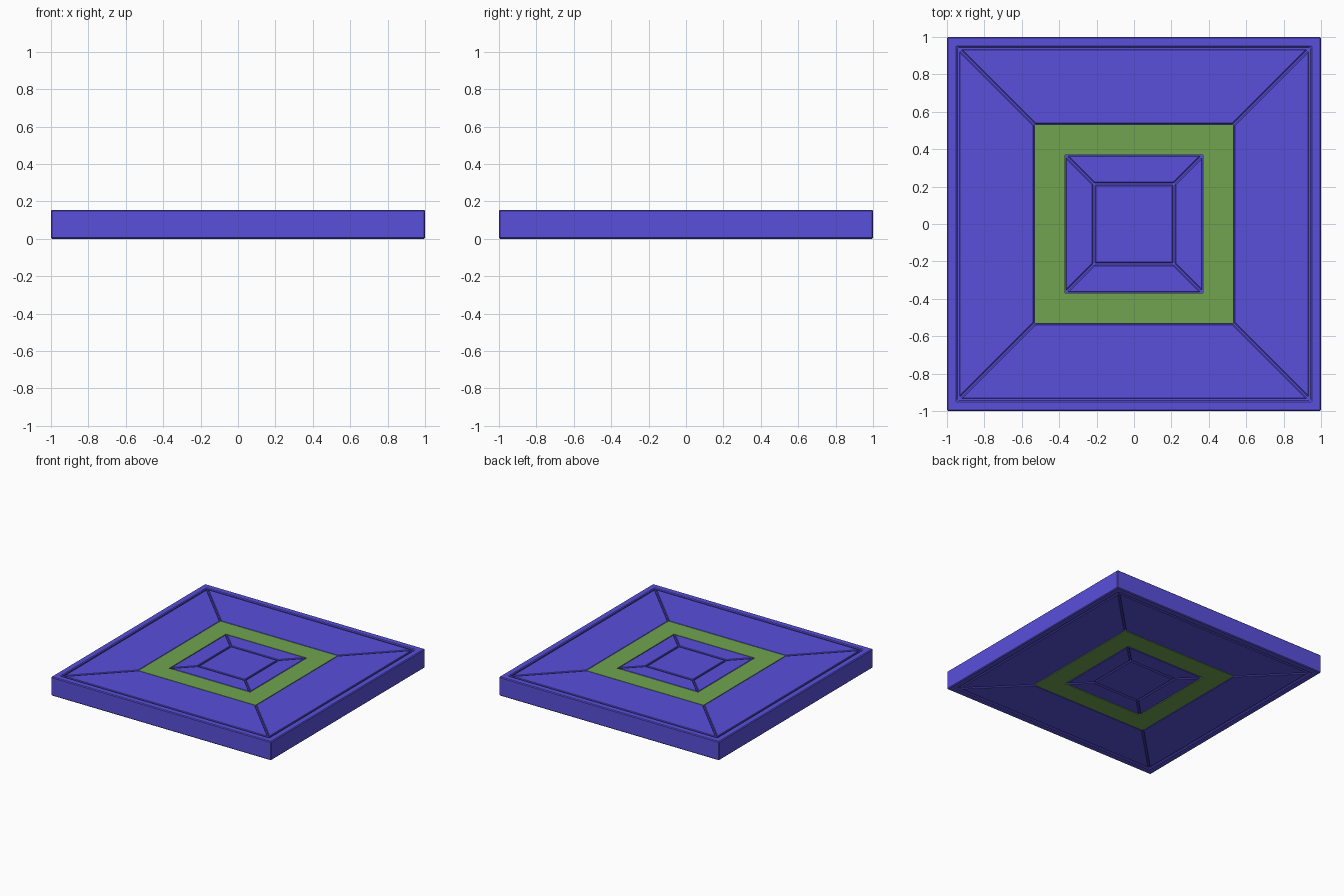
import bpy, bmesh, math
from mathutils import Matrix

if "Cube" in bpy.data.objects:
    bpy.data.objects.remove(bpy.data.objects["Cube"])

H = 0.155          # overall thickness
GAP = 0.008        # half width of the mitre grooves

def material(name, rgb):
    m = bpy.data.materials.new(name)
    m.diffuse_color = (*rgb, 1)
    m.use_nodes = True
    m.node_tree.nodes["Principled BSDF"].inputs["Base Color"].default_value = m.diffuse_color
    return m

blue = material("blue", (0.10, 0.08, 0.71))
green = material("green", (0.16, 0.37, 0.08))

def finish(bm, name, mat, bevel):
    bmesh.ops.recalc_face_normals(bm, faces=bm.faces)
    me = bpy.data.meshes.new(name)
    bm.to_mesh(me)
    bm.free()
    me.materials.append(mat)
    ob = bpy.data.objects.new(name, me)
    bpy.context.collection.objects.link(ob)
    if bevel:
        mod = ob.modifiers.new("edge_bevel", 'BEVEL')
        mod.width = bevel
        mod.segments = 1
        mod.limit_method = 'ANGLE'
    return ob

def prism(name, pts, z0, z1, mat, bevel=0.004, turn=0):
    bm = bmesh.new()
    face = bm.faces.new([bm.verts.new((x, y, z0)) for x, y in pts])
    ext = bmesh.ops.extrude_face_region(bm, geom=[face])
    top = [v for v in ext["geom"] if isinstance(v, bmesh.types.BMVert)]
    bmesh.ops.translate(bm, vec=(0, 0, z1 - z0), verts=top)
    bmesh.ops.rotate(bm, verts=bm.verts,
                     matrix=Matrix.Rotation(turn * math.pi / 2, 3, 'Z'))
    return finish(bm, name, mat, bevel)

def square(r):
    return [(-r, -r), (r, -r), (r, r), (-r, r)]

def square_ring(name, inner, outer, z0, z1, mat, bevel):
    # rectangular section swept round four corners
    bm = bmesh.new()
    section = [(inner, z0), (outer, z0), (outer, z1), (inner, z1)]
    rows = [[bm.verts.new((sx * r, sy * r, z)) for r, z in section]
            for sx, sy in square(1)]
    for i in range(4):
        a, b = rows[i], rows[(i + 1) % 4]
        for j in range(4):
            k = (j + 1) % 4
            bm.faces.new((a[j], b[j], b[k], a[k]))
    return finish(bm, name, mat, bevel)

def mitred_panels(name, inner, outer):
    # four trapezoid boards meeting at the diagonals
    pts = [(inner, GAP - inner), (outer, GAP - outer),
           (outer, outer - GAP), (inner, inner - GAP)]
    for i in range(4):
        prism(f"{name}_{i + 1}", pts, 0.002, H - 0.002, blue, turn=i)

# core seen at the bottom of the grooves
prism("core", square(0.96), 0.014, H - 0.014, blue, bevel=0)

# outer rim, large boards, coloured band, small boards, centre tile
square_ring("outer_rim", 0.945, 1.0, 0, H, blue, 0.006)
mitred_panels("outer_board", 0.535, 0.933)
square_ring("green_band", 0.368, 0.532, 0.003, H - 0.003, green, 0)
mitred_panels("inner_board", 0.22, 0.364)
prism("centre_tile", square(0.208), 0.002, H - 0.002, blue)
